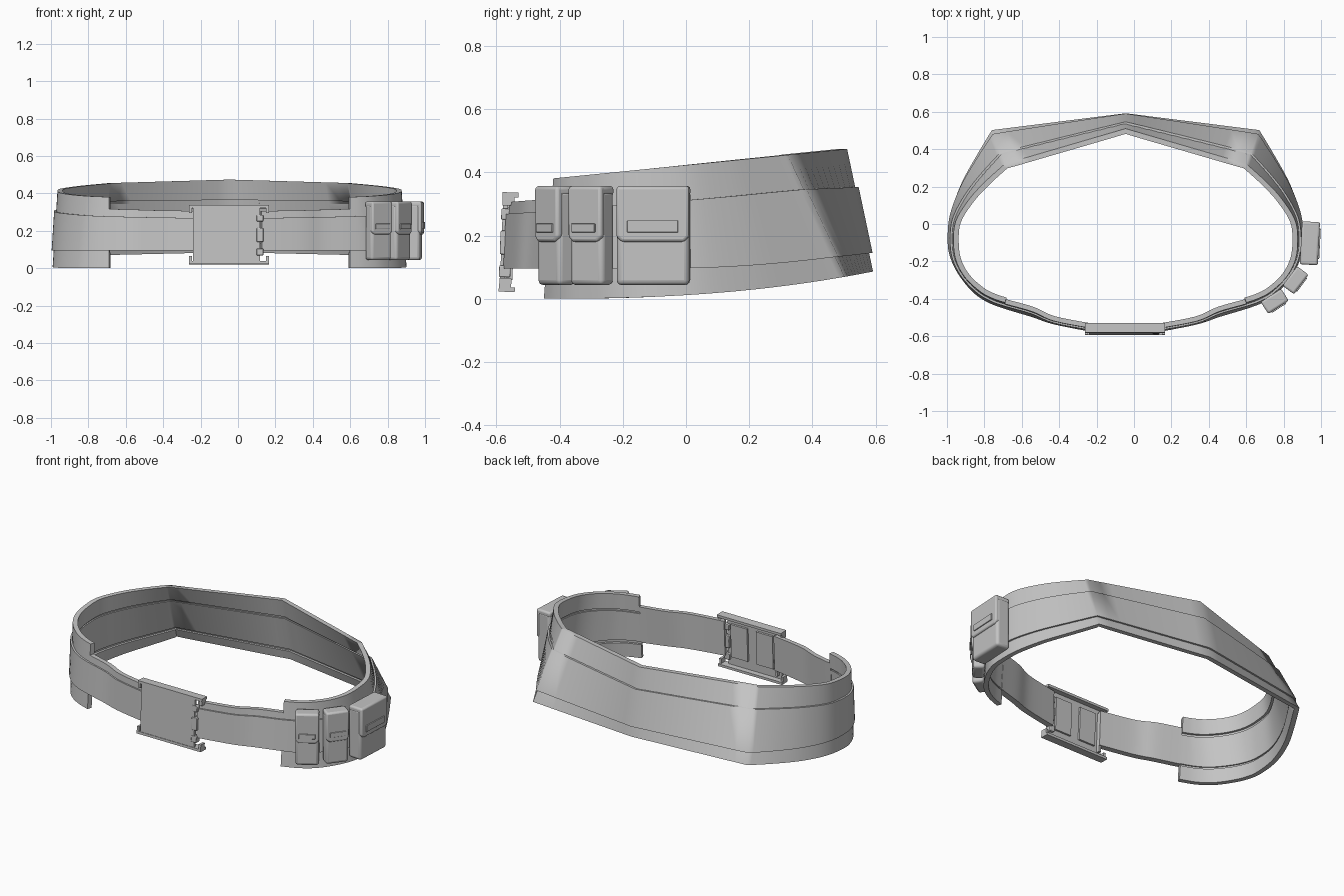
import bpy, bmesh, math
from mathutils import Vector, Matrix

if "Cube" in bpy.data.objects:
    bpy.data.objects.remove(bpy.data.objects["Cube"])

SHADE = (0.55, 0.55, 0.55, 1)
grey = bpy.data.materials.new("belt_grey")
grey.use_nodes = True
grey.diffuse_color = SHADE
grey.node_tree.nodes["Principled BSDF"].inputs["Base Color"].default_value = SHADE

CX = -0.045  # centre line of the belt

# Half outline from back to front: lower edge x, y and upper edge x, y
HALF = [
    (0, .592, 0, .51), (.715, .502, .645, .322), (.8, .36, .752, .225),
    (.881, .21, .838, .13), (.934, .053, .908, .015), (.946, -.08, .92, -.1),
    (.936, -.16, .905, -.2), (.897, -.25, .855, -.29), (.825, -.35, .775, -.363),
    (.745, -.41, .71, -.398), (.645, -.45, .645, -.42), (.5, -.495, .5, -.46),
    (.38, -.53, .38, -.515), (.17, -.572, .17, -.555)]
PAD_END = 10
STEPS = 5
BACK_STEPS = 10


def spline(p0, p1, p2, p3, t):
    return tuple(0.5 * (2 * b + (c - a) * t + (2 * a - 5 * b + 4 * c - d) * t * t
                        + (3 * b - a - 3 * c + d) * t ** 3)
                 for a, b, c, d in zip(p0, p1, p2, p3))


def half_path(last):
    """Straight back panel, then a smooth curve round to the front."""
    pts = [tuple(a + (b - a) * k / BACK_STEPS for a, b in zip(HALF[0], HALF[1]))
           for k in range(BACK_STEPS)]
    for i in range(1, last):
        a, d = HALF[max(i - 1, 1)], HALF[min(i + 2, len(HALF) - 1)]
        pts += [spline(a, HALF[i], HALF[i + 1], d, k / STEPS) for k in range(STEPS)]
    return pts + [HALF[last]]


def levels(y, top_y):
    """Heights of pad bottom, strap bottom, strap top and pad top."""
    return (.078 * max(y + .45, 0) ** 2.4,
            .095 + .105 * max(y + .1, 0) ** 2,
            .31 + .073 * y, .423 + .1 * top_y)


def finish(name, bm, bevel=0, angle=30):
    bmesh.ops.recalc_face_normals(bm, faces=bm.faces)
    mesh = bpy.data.meshes.new(name)
    bm.to_mesh(mesh)
    bm.free()
    mesh.materials.append(grey)
    ob = bpy.data.objects.new(name, mesh)
    bpy.context.scene.collection.objects.link(ob)
    if bevel:
        mod = ob.modifiers.new("soft_edges", "BEVEL")
        mod.width, mod.segments = bevel, 3
    bpy.ops.object.select_all(action="DESELECT")
    ob.select_set(True)
    bpy.context.view_layer.objects.active = ob
    bpy.ops.object.shade_smooth_by_angle(angle=math.radians(angle))


def sweep(name, path, section):
    """Sweep a closed section of (level, outward offset) along a belt path."""
    bm = bmesh.new()
    rings = []
    for i, (bx, by, tx, ty) in enumerate(path):
        here = Vector((bx, by, 0))
        a, b = path[max(i - 1, 0)], path[min(i + 1, len(path) - 1)]
        along = sum(((Vector(q) - Vector(p)).normalized()
                     for p, q in ((a[:2], (bx, by)), ((bx, by), b[:2]))), Vector((0, 0)))
        n = Vector((along.y, -along.x, 0)).normalized()
        if n.dot(here) < 0:
            n = -n
        zs = levels(by, ty)
        ring = []
        for lev, off in section:
            k = min(int(lev), 2)
            z = zs[k] + (zs[k + 1] - zs[k]) * (lev - k)
            f = (z - zs[0]) / (zs[3] - zs[0])
            p = Vector((bx + (tx - bx) * f + CX, by + (ty - by) * f, z)) + n * off
            ring.append(bm.verts.new(p))
        rings.append(ring)
    m = len(section)
    for r, s in zip(rings, rings[1:]):
        for j in range(m):
            k = (j + 1) % m
            bm.faces.new((r[j], r[k], s[k], s[j]))
    bm.faces.new(rings[0])
    bm.faces.new(rings[-1])
    finish(name, bm, angle=65)


def mirrored(pts):
    return [(-a, b, -c, d) for a, b, c, d in reversed(pts[1:])] + pts


# Wide padded support with a shallow strap channel on its inner side
sweep("support_pad", mirrored(half_path(PAD_END)), [
    (0, 0), (3, 0), (3, -.028), (2.1, -.028), (2.1, -.014),
    (.88, -.014), (.88, -.028), (0, -.028)])

# Outer strap, running all round to the buckle
full = half_path(len(HALF) - 1)
sweep("outer_strap", mirrored(full),
      [(1, -.006), (1, .011), (2, .011), (2, -.006)])

# Inner strap lying in the channel
sweep("inner_strap", mirrored(half_path(PAD_END)),
      [(1.02, -.022), (1.02, -.012), (1.98, -.012), (1.98, -.022)])

# Taller lining behind the strap on each side of the front
front = full[-(3 * STEPS + 1):]
lining = [(1, -.024), (1, .002), (2.38, .002), (2.38, -.024)]
sweep("front_lining_left", front, lining)
sweep("front_lining_right", [(-a, b, -c, d) for a, b, c, d in front], lining)


def box(name, lo, hi, bevel=0, matrix=Matrix()):
    bm = bmesh.new()
    bmesh.ops.create_cube(bm, size=1)
    lo, hi = Vector(lo), Vector(hi)
    for v in bm.verts:
        v.co = Vector([(a + b) / 2 + c * (b - a) for a, b, c in zip(lo, hi, v.co)])
    bm.transform(matrix)
    finish(name, bm, bevel)


# Buckle, leaning back slightly: front plate, folded flanges, hooks and inner fittings
pivot = Matrix.Translation((0, -.57, .18))
lean = pivot @ Matrix.Rotation(math.radians(-2.2), 4, "X") @ pivot.inverted()
box("buckle_plate", (-.24, -.584, .03), (.118, -.568, .33), matrix=lean)
for label, z0, z1, lip0, lip1 in (("top", .322, .337, .295, .325),
                                  ("bottom", .022, .037, .035, .065)):
    box(f"buckle_{label}_flange", (-.262, -.587, z0), (.165, -.536, z1), matrix=lean)
    for x in (-.262, .15):
        box(f"buckle_{label}_lip", (x, -.586, lip0), (x + .015, -.548, lip1), matrix=lean)
for i, (z0, z1) in enumerate(((.068, .105), (.14, .215), (.25, .285))):
    box(f"buckle_hook_{i + 1}", (.1, -.588, z0), (.135, -.552, z1), .004, lean)
for i, x in enumerate((-.19, -.02)):
    box(f"buckle_inner_panel_{i + 1}", (x, -.572, .09), (x + .11, -.556, .29), matrix=lean)
box("buckle_inner_bar", (-.225, -.572, .06), (-.212, -.545, .3), matrix=lean)


def pouch(name, x, y, angle, width, depth):
    """Pouch with local +x facing outward and a flap over the upper half."""
    m = Matrix.Translation((x, y, 0)) @ Matrix.Rotation(math.radians(angle), 4, "Z")
    w, d = width / 2, depth / 2
    box(name + "_body", (-d, -w, .043), (d - .008, w, .345), .016, m)
    # Flap outline with clipped lower corners
    c = .016
    outline = [(-w, .355), (-w, .18 + c), (-w + c, .18), (w - c, .18), (w, .18 + c), (w, .355)]
    bm = bmesh.new()
    face = bm.faces.new([bm.verts.new((d - .025, a, z)) for a, z in outline])
    out = bmesh.ops.extrude_face_region(bm, geom=[face])
    bmesh.ops.translate(bm, vec=(.026, 0, 0),
                        verts=[v for v in out["geom"] if isinstance(v, bmesh.types.BMVert)])
    bm.transform(m)
    finish(name + "_flap", bm, .009)
    box(name + "_lid", (-d, -w, .325), (d, w, .357), .011, m)
    box(name + "_tab", (d, -w * .7, .21), (d + .007, w * .7, .21 + .1 * width + .015), .002, m)


pouch("large_pouch", .94, -.103, -3, .23, .095)
pouch("middle_pouch", .863, -.3, -37, .13, .075)
pouch("small_pouch", .752, -.413, -57, .13, .075)
